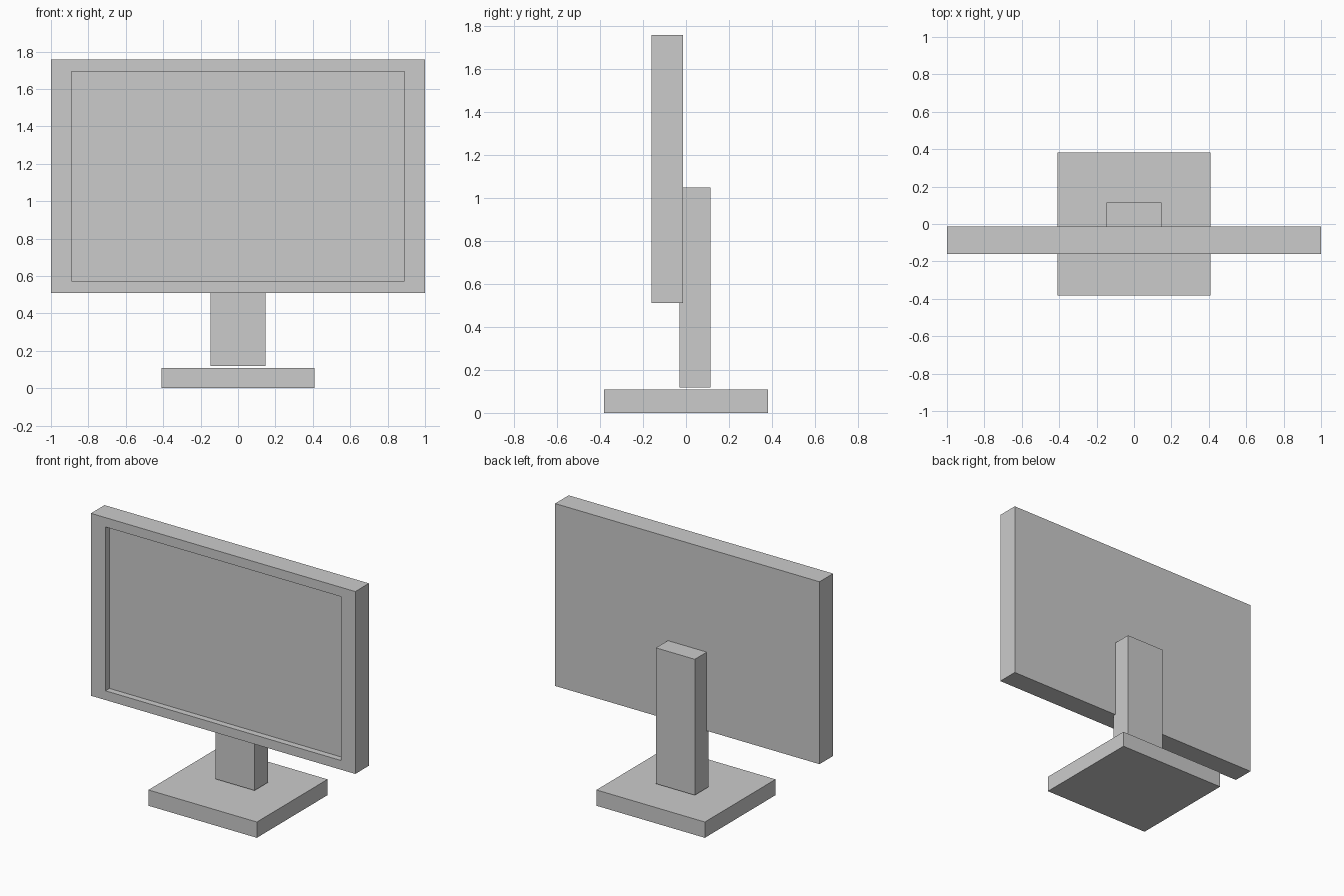
import bpy, bmesh
from mathutils import Vector

if "Cube" in bpy.data.objects:
    bpy.data.objects.remove(bpy.data.objects["Cube"])


def box(name, x, y, z):
    """Box symmetric in x (half width x), spanning y and z ranges."""
    bm = bmesh.new()
    bmesh.ops.create_cube(bm, size=1)
    bmesh.ops.scale(bm, vec=(2 * x, y[1] - y[0], z[1] - z[0]), verts=bm.verts)
    bmesh.ops.translate(bm, vec=(0, sum(y) / 2, sum(z) / 2), verts=bm.verts)
    mesh = bpy.data.meshes.new(name)
    bm.to_mesh(mesh)
    bm.free()
    obj = bpy.data.objects.new(name, mesh)
    bpy.context.collection.objects.link(obj)
    return obj


# Stand: flat foot and upright neck running up behind the screen
box("stand_base", 0.41, (-0.382, 0.382), (0, 0.108))
box("stand_neck", 0.147, (-0.031, 0.115), (0.119, 1.048))

# Screen housing with a bezel and a recessed display panel
housing = box("screen_housing", 1.0, (-0.161, -0.014), (0.51, 1.757))
bm = bmesh.new()
bm.from_mesh(housing.data)
bm.normal_update()
panel = next(f for f in bm.faces if f.normal.y < -0.9)
bmesh.ops.inset_region(bm, faces=[panel], thickness=0.05)
for v in panel.verts:
    v.co.x = 0.89 if v.co.x > 0 else -0.89
    v.co.z = 1.693 if v.co.z > 1.1 else 0.573
# Push the panel back with straight walls
walls = bmesh.ops.inset_region(bm, faces=[panel], thickness=0)
bmesh.ops.translate(bm, vec=Vector((0, 0.043, 0)), verts=panel.verts)
bmesh.ops.recalc_face_normals(bm, faces=bm.faces)
bm.to_mesh(housing.data)
bm.free()
